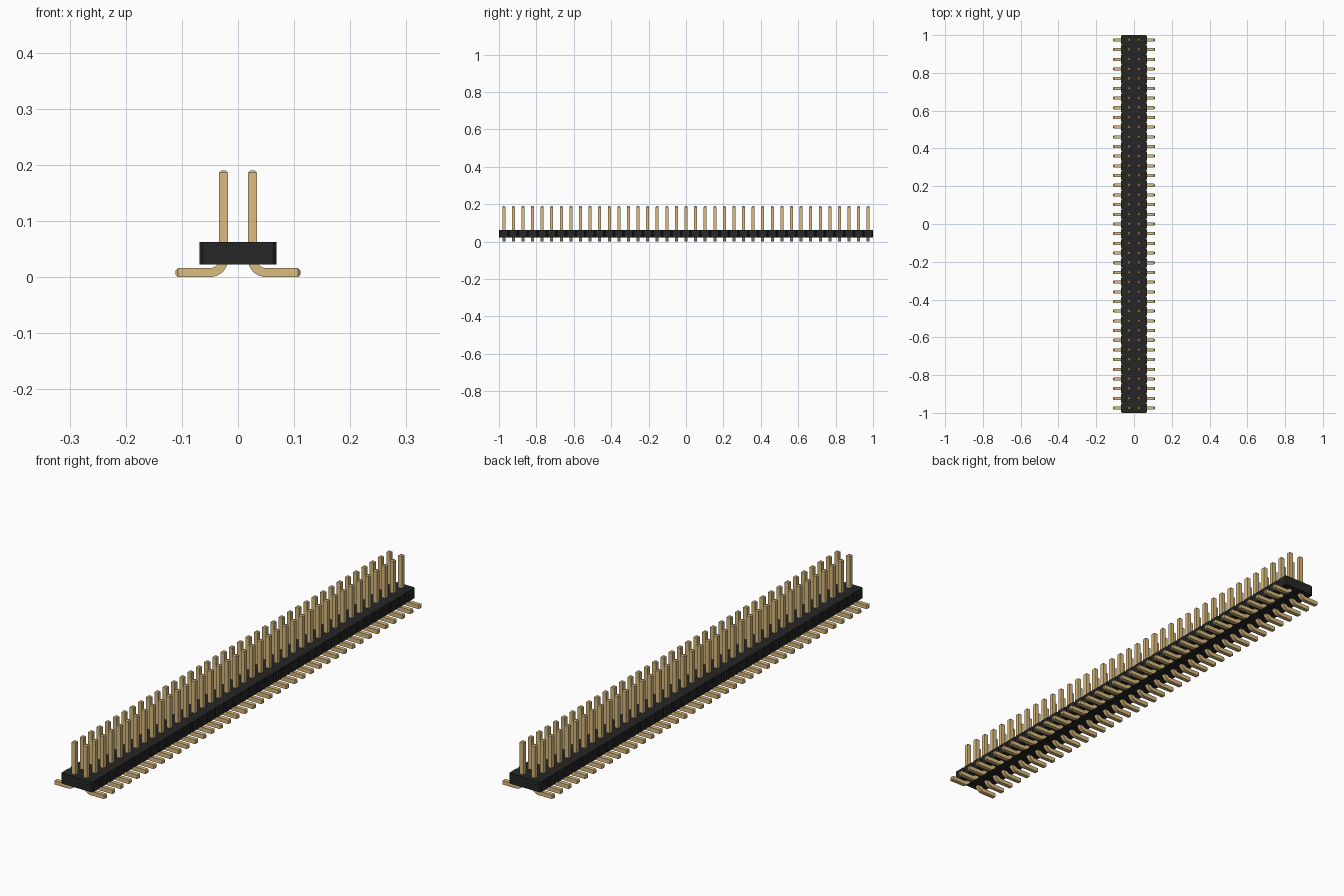
import bpy, bmesh, math
from mathutils import Vector

if "Cube" in bpy.data.objects:
    bpy.data.objects.remove(bpy.data.objects["Cube"], do_unlink=True)

COUNT = 39
PITCH = 2.0 / COUNT
ROW_X = PITCH / 2        # pin row distance from the centre line
HALF_W = 0.0685          # body half width
BODY_Z = (0.022, 0.062)
NOTCH = 0.005
PIN = 0.016              # square pin thickness
TIP = PIN / 4            # tip chamfer
PIN_TOP, FOOT_END = 0.19, 0.111


def material(name, rgb):
    m = bpy.data.materials.new(name)
    m.use_nodes = True
    m.diffuse_color = (*rgb, 1)
    m.node_tree.nodes["Principled BSDF"].inputs["Base Color"].default_value = (*rgb, 1)
    return m


def make_object(name, bm, mat):
    bmesh.ops.recalc_face_normals(bm, faces=bm.faces)
    mesh = bpy.data.meshes.new(name)
    bm.to_mesh(mesh)
    bm.free()
    mesh.materials.append(mat)
    ob = bpy.data.objects.new(name, mesh)
    bpy.context.collection.objects.link(ob)
    return ob


black = material("black plastic", (0.019, 0.019, 0.019))
gold = material("gold metal", (0.708, 0.504, 0.210))

# Housing: outline with a bevelled notch between neighbouring pins, extruded up
side = []
for i in range(COUNT):
    y = -1 + i * PITCH
    side += [(HALF_W - NOTCH, y), (HALF_W, y + NOTCH), (HALF_W, y + PITCH - NOTCH)]
side.append((HALF_W - NOTCH, 1.0))
outline = side + [(-x, y) for x, y in reversed(side)]
bm = bmesh.new()
base = bm.faces.new([bm.verts.new((x, y, BODY_Z[0])) for x, y in outline])
top = bmesh.ops.extrude_face_region(bm, geom=[base], use_keep_orig=True)
bmesh.ops.translate(bm, vec=(0, 0, BODY_Z[1] - BODY_Z[0]),
                    verts=[v for v in top["geom"] if isinstance(v, bmesh.types.BMVert)])
make_object("housing", bm, black)

# Pin path: tip, straight post, quarter bend, flat foot, tip
bend = 1.5 * PIN
cx, cz = ROW_X + bend, PIN / 2 + bend
stations = [(ROW_X, PIN_TOP, 0.0, 1), (ROW_X, PIN_TOP - TIP, 0.0, 0)]
for k in range(9):
    a = math.pi / 2 * k / 8
    stations.append((cx - bend * math.cos(a), cz - bend * math.sin(a), a, 0))
stations += [(FOOT_END - TIP, PIN / 2, math.pi / 2, 0), (FOOT_END, PIN / 2, math.pi / 2, 1)]

# Sweep a square section along the path
bm = bmesh.new()
rings = []
for x, z, a, is_tip in stations:
    h = PIN / 2 - TIP * is_tip
    across = Vector((math.cos(a), 0, math.sin(a)))
    rings.append([bm.verts.new(Vector((x, -1 + PITCH / 2 + t * h, z)) + across * s * h)
                  for s, t in ((-1, -1), (1, -1), (1, 1), (-1, 1))])
for r, q in zip(rings, rings[1:]):
    for j in range(4):
        n = (j + 1) % 4
        bm.faces.new((r[j], r[n], q[n], q[j]))
bm.faces.new(rings[0])
bm.faces.new(rings[-1])
pins = make_object("pins", bm, gold)

bpy.ops.object.select_all(action='DESELECT')
pins.select_set(True)
bpy.context.view_layer.objects.active = pins
bpy.ops.object.shade_smooth_by_angle(angle=math.radians(30))

# Repeat along the length and mirror to the other row
arr = pins.modifiers.new("row", 'ARRAY')
arr.count = COUNT
arr.use_relative_offset = False
arr.use_constant_offset = True
arr.constant_offset_displace = (0, PITCH, 0)
mir = pins.modifiers.new("second_row", 'MIRROR')
mir.use_axis = (True, False, False)
mir.use_mirror_merge = False
